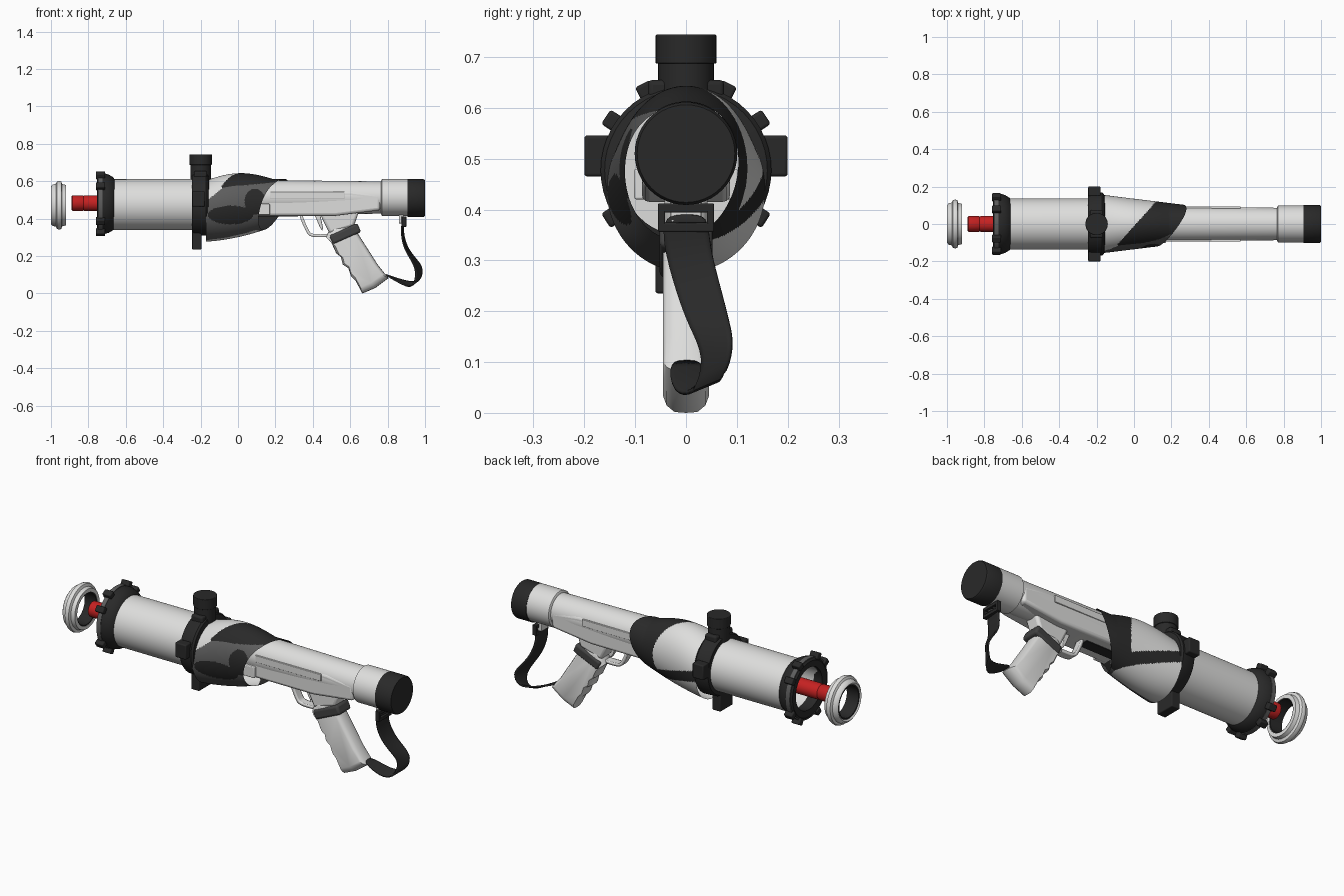
import bpy, bmesh, math
from mathutils import Vector

if "Cube" in bpy.data.objects:
    bpy.data.objects.remove(bpy.data.objects["Cube"])

def material(name, c):
    m = bpy.data.materials.new(name)
    m.diffuse_color = (*c, 1)
    m.use_nodes = True
    m.node_tree.nodes["Principled BSDF"].inputs["Base Color"].default_value = m.diffuse_color
    return m

WHITE = material("off_white", (0.73, 0.73, 0.72))
BLACK = material("black", (0.022, 0.022, 0.022))
GREY = material("dark_grey", (0.11, 0.11, 0.11))
CHARCOAL = material("charcoal", (0.055, 0.055, 0.055))
RED = material("red", (0.55, 0.015, 0.015))

def finish(name, bm, mats, smooth=True, bevel=0, recalc=True):
    if recalc:
        bmesh.ops.recalc_face_normals(bm, faces=bm.faces[:])
    me = bpy.data.meshes.new(name)
    bm.to_mesh(me)
    bm.free()
    ob = bpy.data.objects.new(name, me)
    bpy.context.collection.objects.link(ob)
    for m in mats:
        me.materials.append(m)
    if bevel:
        b = ob.modifiers.new("bevel", 'BEVEL')
        b.width, b.segments = bevel, 3
    if smooth:
        bpy.ops.object.select_all(action='DESELECT')
        ob.select_set(True)
        bpy.context.view_layer.objects.active = ob
        bpy.ops.object.shade_smooth_by_angle(angle=math.radians(40))
    return ob

def skin(bm, rings, closed=False):
    n = len(rings[0])
    pairs = list(zip(rings, rings[1:])) + ([(rings[-1], rings[0])] if closed else [])
    for a, b in pairs:
        for i in range(n):
            bm.faces.new((a[i], a[(i + 1) % n], b[(i + 1) % n], b[i]))

def lathe(name, profile, zc, mat, closed=False, n=48):
    """Turn (x, radius) points around the long axis."""
    bm = bmesh.new()
    rings = [[bm.verts.new((x, r * math.cos(2 * math.pi * i / n), zc + r * math.sin(2 * math.pi * i / n)))
              for i in range(n)] for x, r in profile]
    skin(bm, rings, closed)
    if not closed:
        bm.faces.new(rings[0])
        bm.faces.new(rings[-1])
    return finish(name, bm, [mat])

def box(name, lo, hi, mat, bevel=0.004, rot=None):
    bm = bmesh.new()
    lo, hi = Vector(lo), Vector(hi)
    bmesh.ops.create_cube(bm, size=1)
    for v in bm.verts:
        v.co = Vector(a * b for a, b in zip(v.co, hi - lo))
    ob = finish(name, bm, [mat], True, bevel)
    ob.location = (lo + hi) / 2
    if rot:
        ob.rotation_euler = rot
    return ob

def plate(name, outline, half, mat, bevel=0.0, layers=((-1, 1), (1, 1))):
    """Stack scaled copies of an (x, z) outline across y."""
    bm = bmesh.new()
    cx, cz = (sum(p[k] for p in outline) / len(outline) for k in (0, 1))
    rings = [[bm.verts.new((cx + (x - cx) * s, y * half, cz + (z - cz) * s)) for x, z in outline]
             for y, s in layers]
    skin(bm, rings)
    bm.faces.new(rings[0])
    bm.faces.new(rings[-1])
    return finish(name, bm, [mat], True, bevel)

def ribbon(name, path, sides, thick, mat):
    bm = bmesh.new()
    rows = [[bm.verts.new(Vector(p) + Vector(d) * s) for s in (-1, 0, 1)] for p, d in zip(path, sides)]
    for a, b in zip(rows, rows[1:]):
        for i in (0, 1):
            bm.faces.new((a[i], a[i + 1], b[i + 1], b[i]))
    ob = finish(name, bm, [mat])
    s = ob.modifiers.new("round", 'SUBSURF')
    s.levels = s.render_levels = 2
    t = ob.modifiers.new("thickness", 'SOLIDIFY')
    t.thickness, t.offset = thick, 0
    return ob

# Rear pull ring and plunger rod
lathe("rear_ring", [(-0.92, 0.09), (-0.92, 0.108), (-0.94, 0.113), (-0.945, 0.127), (-0.957, 0.131),
                    (-0.968, 0.127), (-0.974, 0.115), (-0.992, 0.11), (-1.0, 0.1), (-0.99, 0.088)],
      0.472, WHITE, closed=True)
lathe("rear_ring_liner", [(-0.922, 0.084), (-0.922, 0.091), (-0.994, 0.091), (-0.994, 0.084)],
      0.472, BLACK, closed=True)
lathe("plunger_rod", [(-0.89, 0.036), (-0.885, 0.042), (-0.83, 0.042), (-0.825, 0.039), (-0.82, 0.042),
                      (-0.56, 0.042)], 0.483, RED, n=24)

# Hollow main tube
lathe("main_tube", [(-0.73, 0.136), (-0.2, 0.137), (-0.2, 0.03), (-0.56, 0.03), (-0.56, 0.118),
                    (-0.73, 0.118)], 0.475, WHITE, closed=True, n=64)

# Rear collar with eight lugs
lathe("rear_collar", [(-0.75, 0.115), (-0.755, 0.15), (-0.745, 0.163), (-0.715, 0.163), (-0.69, 0.155),
                      (-0.665, 0.14), (-0.66, 0.13), (-0.70, 0.117)], 0.48, BLACK, closed=True)
lathe("collar_band", [(-0.748, 0.16), (-0.748, 0.1655), (-0.724, 0.1655), (-0.724, 0.16)], 0.48, GREY, closed=True)
for k, deg in enumerate((33, 63, 117, 147, 213, 243, 297, 327)):
    a = math.radians(deg)
    c = Vector((-0.735, 0.17 * math.cos(a), 0.48 + 0.17 * math.sin(a)))
    h = Vector((0.025, 0.018, 0.017))
    box(f"collar_lug_{k + 1}", c - h, c + h, BLACK, 0.006, (a, 0, 0))

# Clamp around the middle with side lugs, top knob and bottom foot
lathe("middle_clamp", [(-0.245, 0.13), (-0.245, 0.158), (-0.235, 0.165), (-0.17, 0.168), (-0.16, 0.16),
                       (-0.155, 0.13)], 0.477, BLACK, closed=True)
for s, side in ((-1, "front"), (1, "back")):
    box(f"{side}_clamp_lug", (-0.245, s * 0.175 - 0.025, 0.465), (-0.178, s * 0.175 + 0.025, 0.546), BLACK, 0.006)
box("clamp_foot", (-0.245, -0.06, 0.235), (-0.195, 0.05, 0.34), BLACK, 0.005)
for name, r, z0, z1 in (("knob_post", 0.055, 0.6, 0.69), ("knob_cap", 0.06, 0.687, 0.744)):
    bm = bmesh.new()
    bmesh.ops.create_cone(bm, cap_ends=True, segments=32, radius1=r, radius2=r, depth=z1 - z0)
    finish(name, bm, [BLACK], True, 0.003).location = (-0.2, 0, (z0 + z1) / 2)
box("knob_base", (-0.235, -0.075, 0.6), (-0.165, 0.075, 0.655), BLACK, 0.01)

# Tapered wrap, open at its slanted front edge, with painted patches
bm = bmesh.new()
N, M = 180, 80
rings = []
for j in range(M + 1):
    t = j / M
    ring = []
    for i in range(N):
        a = 2 * math.pi * i / N
        end = 0.195 + 0.085 * math.cos(a - math.radians(35))
        x = -0.17 + t * (end + 0.17)
        f = (x + 0.17) / 0.45
        ry = 0.156 - 0.055 * f
        top = 0.605 + 0.035 * math.sin(math.pi * min(1, f * 1.25)) + 0.008 * f
        bottom = 0.277 + 0.09 * f * f + 0.03 * f
        ring.append(bm.verts.new((x, ry * math.cos(a), (top + bottom) / 2 + (top - bottom) / 2 * math.sin(a))))
    rings.append(ring)
skin(bm, rings)

def inside(x, z, cx, cz, rx, rz):
    return ((x - cx) / rx) ** 2 + ((z - cz) / rz) ** 2 < 1

for f in bm.faces:
    x, y, z = f.calc_center_median()
    if y > -0.05 and z < 0.37 - 0.3 * x:
        # pale underside
        f.material_index = 0
    elif y > 0:
        # back: black sweep from the tip, pale patch near the clamp
        f.material_index = 1 if x > 0.01 + 0.9 * y or z < 0.43 - 0.3 * x else 0
    elif z > 0.575 + 0.1 * x and x > 0.01 + 0.9 * y:
        f.material_index = 1
    elif z > 0.51 + 0.8 * (x + 0.15):
        f.material_index = 0
    elif inside(x, z, -0.04, 0.42, 0.12, 0.05) or inside(x, z, 0.09, 0.49, 0.055, 0.07):
        f.material_index = 1
    else:
        f.material_index = 2
finish("camouflage_wrap", bm, [WHITE, BLACK, GREY])

# Front barrel, sleeve and black end cap
lathe("front_barrel", [(-0.18, 0.092), (0.25, 0.092), (0.78, 0.086)], 0.513, WHITE)
lathe("front_sleeve", [(0.765, 0.09), (0.77, 0.098), (0.905, 0.098)], 0.513, WHITE)
lathe("end_cap", [(0.905, 0.101), (0.992, 0.101), (1.0, 0.096)], 0.51, BLACK)

# Receiver body under the barrel, with raised side details and a dark slot below
plate("receiver", [(0.1, 0.415), (0.52, 0.415), (0.64, 0.43), (0.76, 0.445), (0.76, 0.53), (0.6, 0.55),
                   (0.1, 0.55)], 0.087, WHITE, 0.015)
box("receiver_slot", (0.11, -0.03, 0.411), (0.32, 0.03, 0.418), BLACK, 0)
for s, side in ((-1, "front"), (1, "back")):
    box(f"{side}_side_rail", (0.17, s * 0.088 - 0.006, 0.507), (0.57, s * 0.088 + 0.006, 0.545), WHITE, 0.003)
    box(f"{side}_latch", (0.1, s * 0.09 - 0.012, 0.42), (0.17, s * 0.09 + 0.012, 0.48), WHITE, 0.004)

# Grip with finger ridges, neck and strap band
plate("grip_neck", [(0.43, 0.45), (0.45, 0.40), (0.49, 0.32), (0.62, 0.36), (0.65, 0.45)], 0.042, WHITE, 0.015)
plate("grip", [(0.47, 0.30), (0.50, 0.27), (0.525, 0.215), (0.55, 0.195), (0.56, 0.155), (0.59, 0.135),
               (0.605, 0.09), (0.63, 0.065), (0.665, 0.0), (0.735, 0.03), (0.805, 0.082), (0.75, 0.15),
               (0.635, 0.33), (0.61, 0.37), (0.50, 0.37)], 0.045, WHITE, 0,
      ((-1, 0.82), (-0.85, 0.92), (-0.5, 0.99), (0, 1), (0.5, 0.99), (0.85, 0.92), (1, 0.82)))
box("grip_band", (0.49, -0.052, 0.293), (0.655, 0.052, 0.345), CHARCOAL, 0.012, (0, -math.radians(24), 0))

# Trigger and trigger guard
guard = [(0.335, 0, 0.425), (0.345, 0, 0.39), (0.375, 0, 0.325), (0.39, 0, 0.31), (0.44, 0, 0.308), (0.49, 0, 0.31)]
ribbon("trigger_guard", guard, [(0, 0.022, 0)] * len(guard), 0.016, WHITE)
plate("trigger", [(0.41, 0.42), (0.44, 0.42), (0.455, 0.35), (0.45, 0.335), (0.435, 0.36)], 0.012, WHITE, 0.003)

# Wrist strap twisting at its lower loop, and its buckle frame
ribbon("wrist_strap",
       [(0.885, 0, 0.39), (0.875, 0, 0.33), (0.895, 0.025, 0.24), (0.945, 0.045, 0.175),
        (0.975, 0.068, 0.12), (0.955, 0.045, 0.045), (0.90, 0.005, 0.05), (0.79, 0, 0.1)],
       [(0.004, 0.045, 0)] * 2 + [(0.008, 0.045, 0), (0.01, 0.04, 0.005), (0.018, 0.026, 0.012),
        (0.018, 0.03, 0.014), (0.008, 0.034, 0.01), (0, 0.034, 0)], 0.008, BLACK)
for z in (0.362, 0.4):
    box("buckle_bar", (0.875, -0.055, z - 0.006), (0.9, 0.055, z + 0.012), BLACK, 0.003)
for y in (-0.048, 0.048):
    box("buckle_side", (0.875, y - 0.007, 0.358), (0.9, y + 0.007, 0.412), BLACK, 0.003)
box("buckle_mount", (0.86, -0.03, 0.375), (0.885, 0.03, 0.43), WHITE, 0.003)
